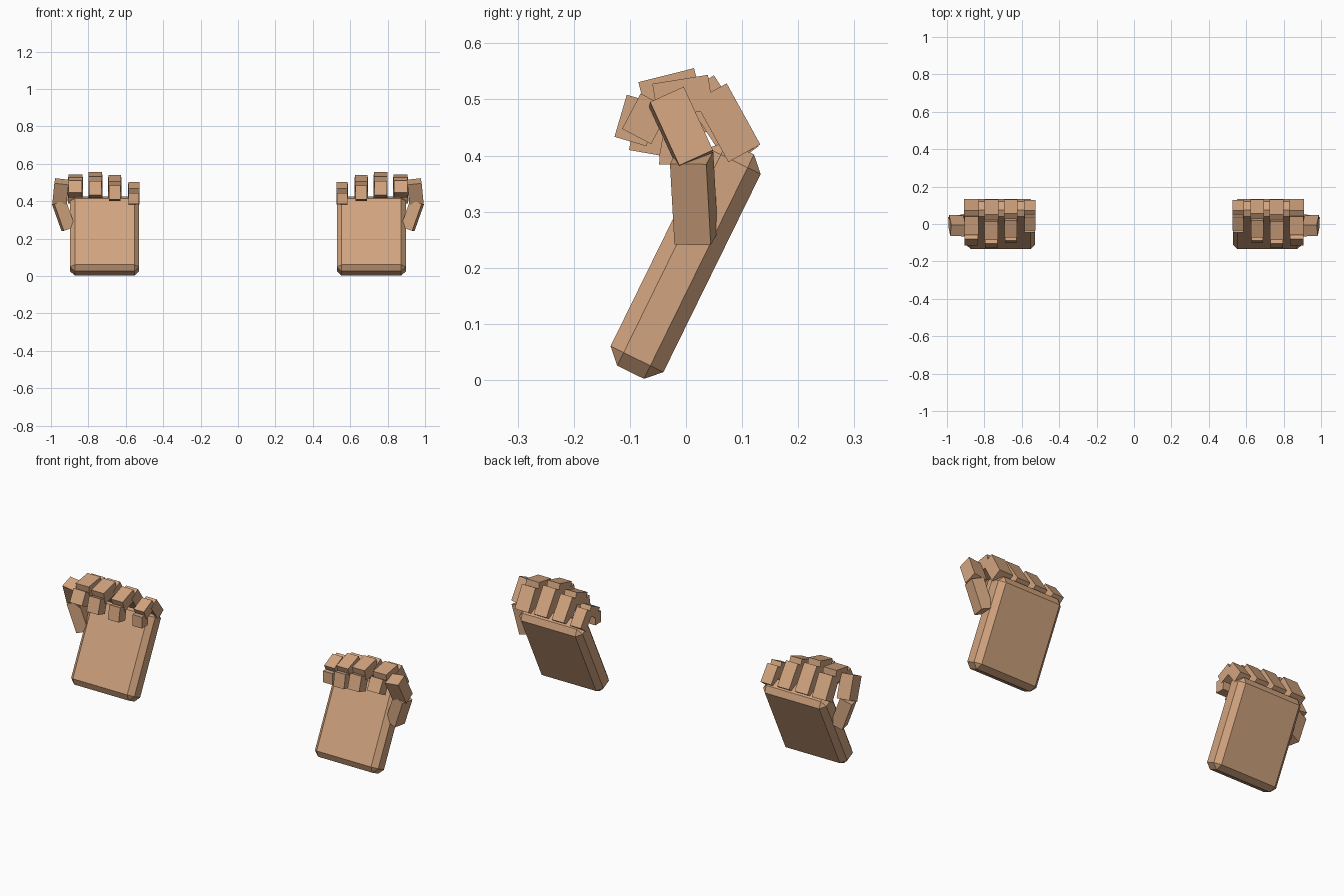
import bpy, bmesh, math
from mathutils import Vector, Matrix

if "Cube" in bpy.data.objects:
    bpy.data.objects.remove(bpy.data.objects["Cube"])

skin = bpy.data.materials.new("skin")
skin.diffuse_color = (0.64, 0.37, 0.21, 1)
skin.use_nodes = True
skin.node_tree.nodes["Principled BSDF"].inputs["Base Color"].default_value = skin.diffuse_color


def block(name, start, end, width, depth, yaw=0, bevel=0):
    """Box running from start to end; width lies along x, depth across it."""
    start, end = Vector(start), Vector(end)
    axis = (end - start).normalized()
    side = Vector((1, 0, 0))
    side = (side - axis * side.dot(axis)).normalized()
    rot = Matrix((side, axis.cross(side), axis)).transposed()
    rot = rot @ Matrix.Rotation(math.radians(yaw), 3, 'Z')
    bm = bmesh.new()
    bmesh.ops.create_cube(bm, size=1)
    bmesh.ops.scale(bm, vec=(width, depth, (end - start).length), verts=bm.verts)
    if bevel:
        bmesh.ops.bevel(bm, geom=bm.edges[:], offset=bevel, segments=1,
                        profile=0.5, affect='EDGES')
    mesh = bpy.data.meshes.new(name)
    bm.to_mesh(mesh)
    bm.free()
    mesh.materials.append(skin)
    obj = bpy.data.objects.new(name, mesh)
    obj.matrix_world = Matrix.Translation((start + end) / 2) @ rot.to_4x4()
    bpy.context.collection.objects.link(obj)


# finger: x, width, thickness, then four joint points (y, z) from knuckle to tip
fingers = {
    "index": (0.869, 0.080, 0.065, [(0.104, 0.404), (0.044, 0.513), (-0.055, 0.497), (-0.088, 0.434)]),
    "middle": (0.763, 0.075, 0.066, [(0.102, 0.402), (0.022, 0.525), (-0.077, 0.500), (-0.099, 0.425)]),
    "ring": (0.659, 0.070, 0.062, [(0.105, 0.402), (0.030, 0.511), (-0.061, 0.478), (-0.074, 0.405)]),
    "little": (0.557, 0.062, 0.055, [(0.107, 0.400), (0.049, 0.478), (-0.022, 0.443), (-0.023, 0.384)]),
}

for hand, s in (("right", 1), ("left", -1)):
    # tilted palm with chamfered edges
    block(f"{hand}_palm", (s * 0.713, -0.0988, 0.0138), (s * 0.713, 0.0974, 0.4134),
          0.37, 0.105, bevel=0.026)

    # curled fingers, each of three slightly tapering blocks
    for finger, (x, w, t, pts) in fingers.items():
        for i, taper in enumerate((1.0, 0.96, 0.9)):
            (y0, z0), (y1, z1) = pts[i], pts[i + 1]
            block(f"{hand}_{finger}_segment_{i + 1}", (s * x, y0, z0), (s * x, y1, z1),
                  w * taper, t * taper)

    # thumb on the outer side
    block(f"{hand}_thumb_base", (s * 0.907, 0.018, 0.252), (s * 0.958, 0.010, 0.396),
          0.066, 0.066, yaw=-12 * s)
    block(f"{hand}_thumb_tip", (s * 0.953, 0.017, 0.392), (s * 0.942, -0.035, 0.505),
          0.076, 0.066, yaw=4 * s)
